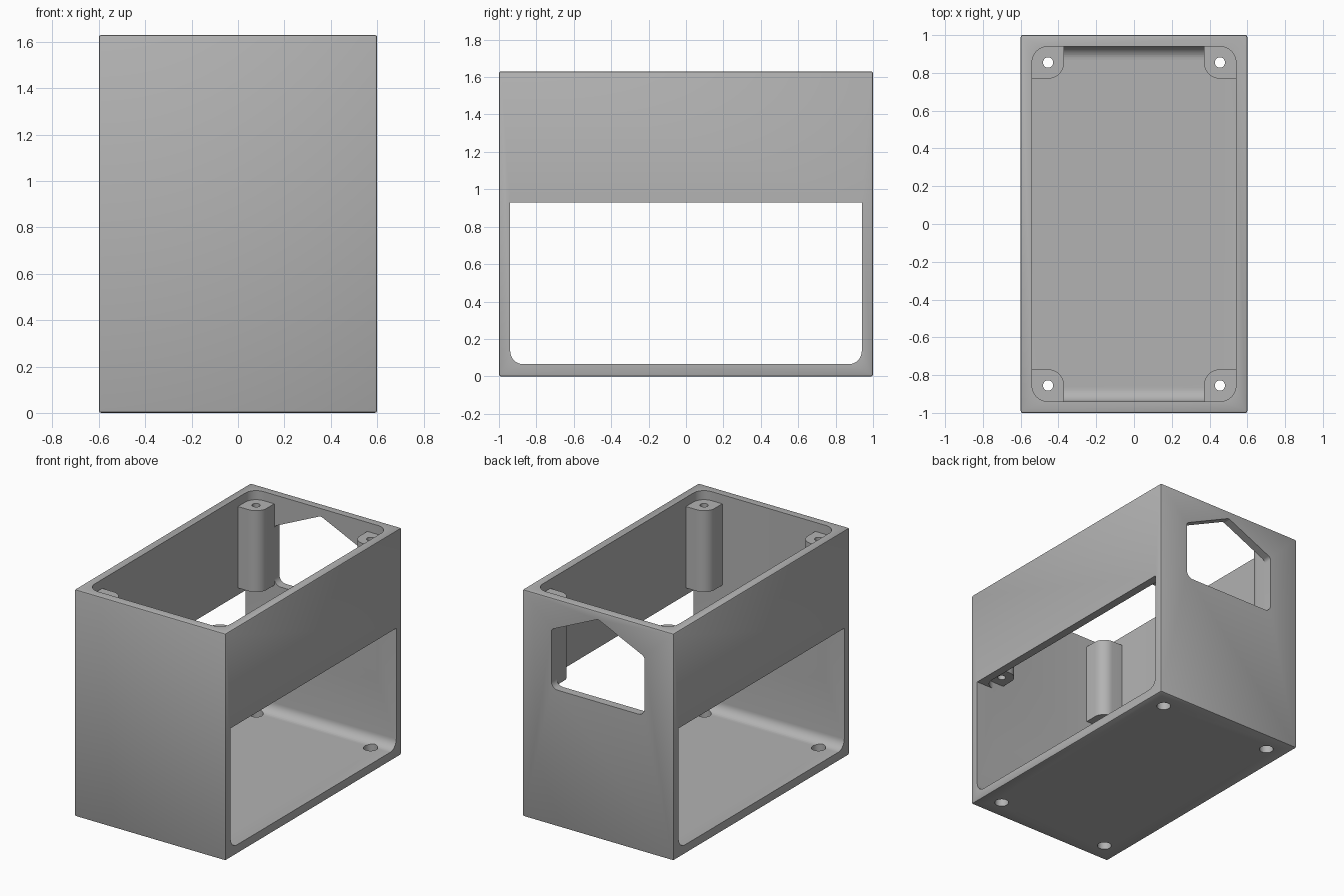
import bpy
import bmesh
import math
from mathutils import Vector

cube = bpy.data.objects.get("Cube")
if cube:
    bpy.data.objects.remove(cube, do_unlink=True)

grey = bpy.data.materials.new("plain grey")
grey.use_nodes = True
grey.diffuse_color = (0.45, 0.45, 0.45, 1)
grey.node_tree.nodes["Principled BSDF"].inputs["Base Color"].default_value = grey.diffuse_color

W, D, H, T = 0.6, 1.0, 1.63, 0.06       # half width, half depth, height, wall
SCREW_X, SCREW_Y = 0.455, 0.855


def rounded(corners, steps=8):
    """Outline from (x, y, radius) corners, each turned into an arc."""
    out = []
    for i, (x, y, r) in enumerate(corners):
        p = Vector((x, y))
        if r == 0:
            out.append(p)
            continue
        a = (Vector(corners[i - 1][:2]) - p).normalized()
        b = (Vector(corners[(i + 1) % len(corners)][:2]) - p).normalized()
        half = a.angle(b) / 2
        centre = p + (a + b).normalized() * r / math.sin(half)
        start = p + a * r / math.tan(half) - centre
        end = p + b * r / math.tan(half) - centre
        sweep = start.angle_signed(end)
        for k in range(steps + 1):
            t = -sweep * k / steps
            c, s = math.cos(t), math.sin(t)
            out.append(centre + Vector((c * start.x - s * start.y, s * start.x + c * start.y)))
    return out


def prism(name, outline, lo, hi, axis="z"):
    """Extrude an outline along one axis."""
    place = {"x": lambda p, h: (h, p.x, p.y),
             "y": lambda p, h: (p.x, h, p.y),
             "z": lambda p, h: (p.x, p.y, h)}[axis]
    bm = bmesh.new()
    face = bm.faces.new([bm.verts.new(place(p, lo)) for p in outline])
    ext = bmesh.ops.extrude_face_region(bm, geom=[face])
    move = Vector(place(Vector((0, 0)), hi - lo))
    bmesh.ops.translate(bm, vec=move, verts=[v for v in ext["geom"] if isinstance(v, bmesh.types.BMVert)])
    bmesh.ops.recalc_face_normals(bm, faces=bm.faces)
    mesh = bpy.data.meshes.new(name)
    bm.to_mesh(mesh)
    bm.free()
    mesh.materials.append(grey)
    obj = bpy.data.objects.new(name, mesh)
    bpy.context.collection.objects.link(obj)
    return obj


def circle(x, y, r, n=32):
    return [Vector((x + r * math.cos(math.tau * i / n), y + r * math.sin(math.tau * i / n))) for i in range(n)]


def apply(obj, mod):
    bpy.context.view_layer.objects.active = obj
    bpy.ops.object.modifier_apply(modifier=mod.name)


def cut(obj, cutter):
    cutter.hide_render = True
    mod = obj.modifiers.new("cut", "BOOLEAN")
    mod.operation, mod.solver, mod.object = "DIFFERENCE", "EXACT", cutter
    apply(obj, mod)
    bpy.data.objects.remove(cutter, do_unlink=True)


def smooth(obj):
    bpy.ops.object.select_all(action="DESELECT")
    obj.select_set(True)
    bpy.context.view_layer.objects.active = obj
    bpy.ops.object.shade_smooth_by_angle(angle=math.radians(30))


def rectangle(x0, x1, y0, y1, r_low, r_high):
    return rounded([(x0, y0, r_low), (x1, y0, r_low), (x1, y1, r_high), (x0, y1, r_high)])


# Case body with softened outer edges
case = prism("case", rectangle(-W, W, -D, D, 0, 0), 0, H)
bevel = case.modifiers.new("edge", "BEVEL")
bevel.width, bevel.segments = 0.01, 2
apply(case, bevel)

# Open top cavity, then the wide opening through both sides
cut(case, prism("cavity", rectangle(-W + T, W - T, -D + T, D - T, 0.085, 0.085), 0.5, H + 0.2))
cut(case, prism("side_opening", rectangle(-D + T, D - T, 0.065, 0.93, 0.07, 0), -1, 1, "x"))

# Gabled window in the back wall
gable = rounded([(-0.37, 0.98, 0.05), (0.37, 0.98, 0.05), (0.37, 1.405, 0.03),
                 (0, 1.575, 0.03), (-0.37, 1.405, 0.03)])
cut(case, prism("back_window", gable, 0.8, 1.2, "y"))

# Screw holes in the floor and corner posts beneath the rim
for sx, side in ((1, "left"), (-1, "right")):
    for sy, end in ((1, "back"), (-1, "front")):
        x, y = sx * SCREW_X, sy * SCREW_Y
        cut(case, prism("floor_hole", circle(x, y, 0.047), -0.2, 0.2))
        corners = [(0.37, 0.77, 0.084), (0.56, 0.77, 0), (0.56, 0.96, 0), (0.37, 0.96, 0)]
        outline = rounded(corners)
        post = prism(f"{end}_{side}_post", [Vector((sx * p.x, sy * p.y)) for p in outline], 0.98, 1.565)
        cut(post, prism("post_hole", circle(x, y, 0.027), 0.8, 1.8))
        smooth(post)
smooth(case)
